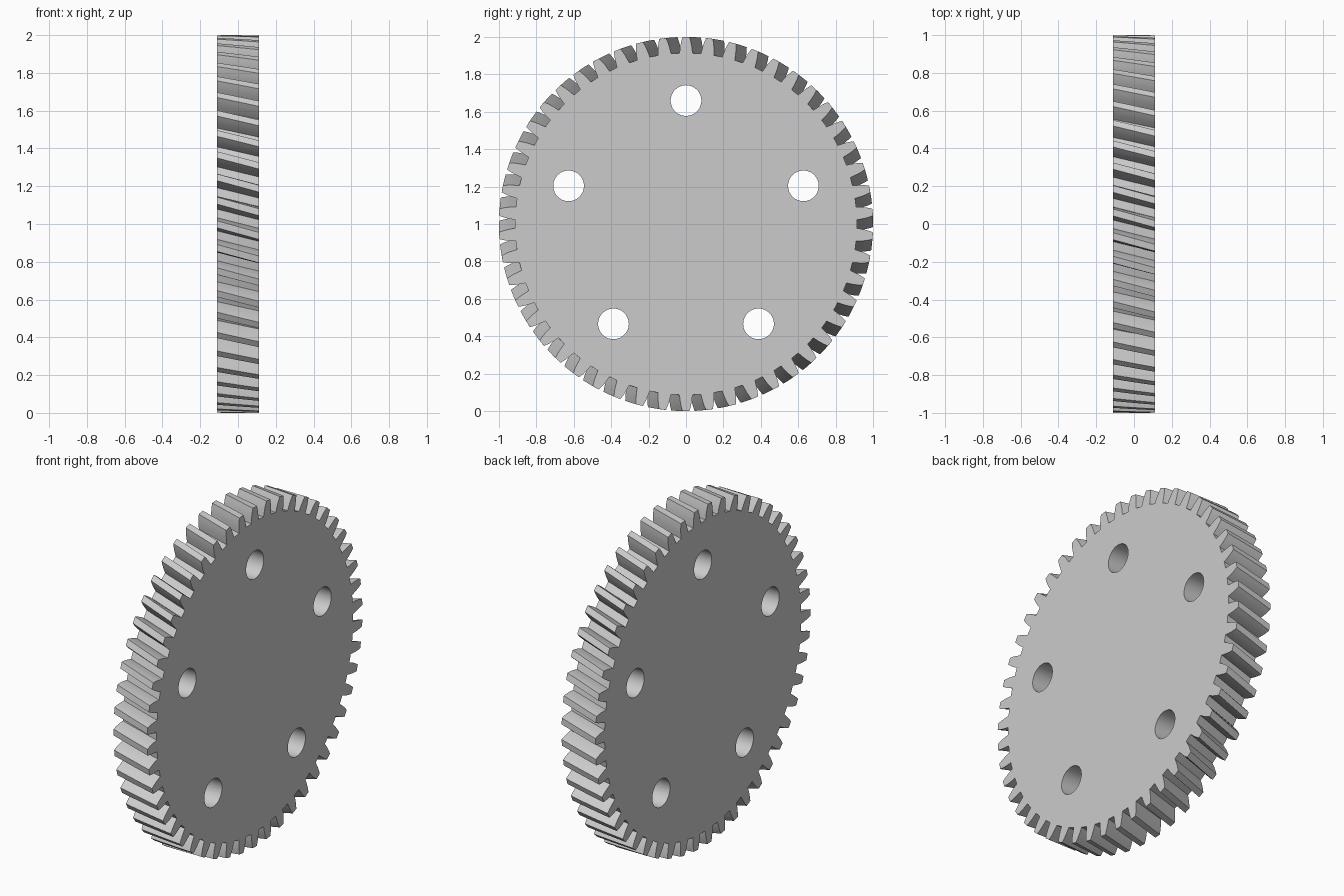
import bpy, bmesh
from math import sin, cos, pi, radians

if "Cube" in bpy.data.objects:
    bpy.data.objects.remove(bpy.data.objects["Cube"])

TEETH = 50
HALF_W = 0.11
TWIST = 0.061
SLICES = 6
# half tooth profile from root to tip: (radius, half angle)
FLANK = [(0.914, 0.038), (0.93, 0.0355), (0.952, 0.0318), (0.976, 0.0262), (1.0, 0.0185)]


def outline():
    pts = []
    for i in range(TEETH):
        c = pi / 2 + i * 2 * pi / TEETH
        pts += [(r, c - a) for r, a in FLANK]
        pts += [(r, c + a) for r, a in reversed(FLANK)]
    return pts


# helical gear body: the tooth outline twisted along x
bm = bmesh.new()
profile = outline()
n = len(profile)
rings = []
for s in range(SLICES + 1):
    t = s / SLICES
    x = -HALF_W + 2 * HALF_W * t
    turn = TWIST * (t - 1)
    rings.append([bm.verts.new((x, r * cos(a + turn), 1 + r * sin(a + turn)))
                  for r, a in profile])
for lo, hi in zip(rings, rings[1:]):
    for i in range(n):
        j = (i + 1) % n
        bm.faces.new((lo[i], lo[j], hi[j], hi[i]))
bm.faces.new(rings[-1])
bm.faces.new(list(reversed(rings[0])))
bmesh.ops.recalc_face_normals(bm, faces=bm.faces)
mesh = bpy.data.meshes.new("helical_gear")
bm.to_mesh(mesh)
bm.free()
gear = bpy.data.objects.new("helical_gear", mesh)
bpy.context.collection.objects.link(gear)

# five bolt holes on a circle
for k in range(5):
    a = pi / 2 + k * 2 * pi / 5
    bpy.ops.mesh.primitive_cylinder_add(
        vertices=48, radius=0.082, depth=0.6,
        location=(0, 0.66 * cos(a), 1 + 0.66 * sin(a)), rotation=(0, pi / 2, 0))
    cutter = bpy.context.object
    cutter.name = "hole_cutter"
    cutter.hide_render = True
    mod = gear.modifiers.new("hole", 'BOOLEAN')
    mod.operation = 'DIFFERENCE'
    mod.solver = 'EXACT'
    mod.object = cutter
    bpy.context.view_layer.objects.active = gear
    bpy.ops.object.modifier_apply(modifier=mod.name)
    bpy.data.objects.remove(cutter)

# smooth flanks and hole walls, crisp edges
bpy.ops.object.select_all(action='DESELECT')
gear.select_set(True)
bpy.context.view_layer.objects.active = gear
bpy.ops.object.shade_smooth_by_angle(angle=radians(30))
